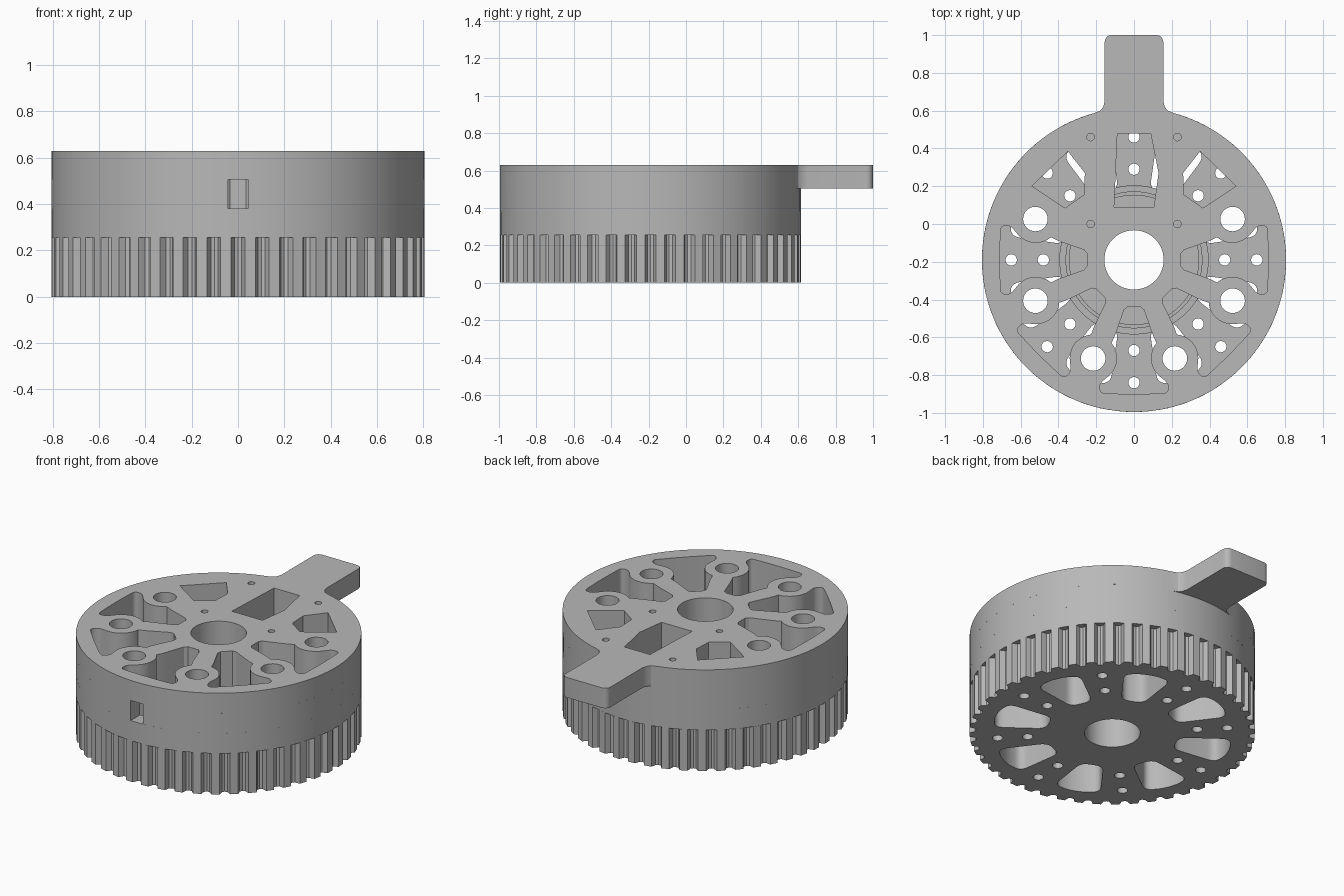
import bpy, bmesh
from math import sin, cos, pi, radians, acos, asin
from mathutils import Vector

if "Cube" in bpy.data.objects:
    bpy.data.objects.remove(bpy.data.objects["Cube"], do_unlink=True)

CY = -0.19           # wheel axis in y
R = 0.805            # wheel radius
STEP = 0.126         # plate thickness

grey = bpy.data.materials.new("plain grey")
grey.use_nodes = True
grey.diffuse_color = (0.48, 0.48, 0.48, 1)
grey.node_tree.nodes["Principled BSDF"].inputs["Base Color"].default_value = (0.48, 0.48, 0.48, 1)


def arc(r, a0, a1, n, cx=0, cy=0):
    """Points on an arc, angles in degrees."""
    return [(cx + r * cos(radians(a0 + (a1 - a0) * i / n)),
             cy + r * sin(radians(a0 + (a1 - a0) * i / n))) for i in range(n + 1)]


def circle(r, cx=0, cy=0, n=32):
    return arc(r, 0, 360, n, cx, cy)[:-1]


def polar(r, deg):
    return r * cos(radians(deg)), r * sin(radians(deg))


def turn(pts, deg):
    c, s = cos(radians(deg)), sin(radians(deg))
    return [(x * c - y * s, x * s + y * c) for x, y in pts]


def flip(pts):
    return [(-x, y) for x, y in pts]


def mirrored(half):
    """Close a half outline across the radial axis."""
    return half + [(u, -v) for u, v in reversed(half)]


def rounded(pts, r, n=5):
    """Soften each corner of a polygon."""
    out = []
    for i, p in enumerate(pts):
        p, a, b = Vector(p), Vector(pts[i - 1]), Vector(pts[(i + 1) % len(pts)])
        a = p + (a - p).normalized() * min(r, (a - p).length * 0.45)
        b = p + (b - p).normalized() * min(r, (b - p).length * 0.45)
        for k in range(n + 1):
            t = k / n
            out.append(tuple(a * (1 - t) ** 2 + p * 2 * t * (1 - t) + b * t * t))
    return out


def plate(name, loops, z0, z1):
    """Extrude an outline with holes, given relative to the wheel axis."""
    cu = bpy.data.curves.new(name, "CURVE")
    cu.dimensions = "2D"
    cu.fill_mode = "BOTH"
    cu.extrude = (z1 - z0) / 2
    for pts in loops:
        sp = cu.splines.new("POLY")
        sp.points.add(len(pts) - 1)
        for q, (x, y) in zip(sp.points, pts):
            q.co = (x, y + CY, 0, 1)
        sp.use_cyclic_u = True
    tmp = bpy.data.objects.new(name + "_outline", cu)
    bpy.context.collection.objects.link(tmp)
    dg = bpy.context.evaluated_depsgraph_get()
    me = bpy.data.meshes.new_from_object(tmp.evaluated_get(dg))
    bpy.data.objects.remove(tmp, do_unlink=True)
    bm = bmesh.new()
    bm.from_mesh(me)
    bmesh.ops.remove_doubles(bm, verts=bm.verts, dist=0.0002)
    bmesh.ops.translate(bm, verts=bm.verts, vec=(0, 0, (z0 + z1) / 2))
    bmesh.ops.recalc_face_normals(bm, faces=bm.faces)
    bm.to_mesh(me)
    bm.free()
    me.materials.clear()
    me.materials.append(grey)
    ob = bpy.data.objects.new(name, me)
    bpy.context.collection.objects.link(ob)
    bpy.ops.object.select_all(action="DESELECT")
    ob.select_set(True)
    bpy.context.view_layer.objects.active = ob
    bpy.ops.object.shade_smooth_by_angle(angle=radians(25))
    return ob


# Shared holes
bore = circle(0.157, n=48)
pins = [circle(0.03, *polar(r, 45 * k), n=20) for k in range(8) for r in (0.48, 0.65)]

# Toothed pulley with rounded grooves, wedge windows and pin holes
TEETH = 48
rim = []
for k in range(TEETH):
    a = 360 / TEETH * k
    groove = [(R, -0.03), (R - 0.012, -0.024), (R - 0.03, -0.016),
              (R - 0.036, 0), (R - 0.03, 0.016), (R - 0.012, 0.024), (R, 0.03)]
    rim += turn(groove, a) + [polar(R, a + 180 / TEETH)]
wedge = rounded(mirrored([(0.375, 0.065), (0.65, 0.135), (0.685, 0.05)]), 0.05)
windows = [turn(wedge, 22.5 + 45 * k) for k in range(8)]
plate("toothed_pulley", [rim, bore] + windows + pins, 0, 0.255)

# Low hub and ring on the pulley, visible through the cavities
plate("pulley_hub", [circle(0.345, n=64), bore], 0.255, 0.275)
plate("pulley_ring", [circle(0.395, n=64), circle(0.36, n=64)], 0.255, 0.265)

# Spoke cavity: narrow toward the axis, waisted around the bosses, flared outside
waist = arc(0.125, -130, -45, 8, 0.52, 0.215)
lobe = rounded([(0.608, 0.127), (0.655, 0.182), (0.705, 0.18), (0.713, 0.043)], 0.025)[6:18]
half = [(0.25, 0.035), (0.265, 0.053), (0.38, 0.093), (0.41, 0.105)] + waist + lobe + [(0.71, 0.043)]
spoke = mirrored(half)
front_spoke = turn(spoke, -90)
spokes = [turn(spoke, a) for a in (0, 180, -45, -135)]

# Angular cavities at the rear
corner = [(0.26, 0.46), (0.35, 0.575), (0.54, 0.39), (0.365, 0.275), (0.265, 0.345)]
rear = [(-0.088, 0.67), (0.088, 0.67), (0.13, 0.46), (0.105, 0.28), (-0.105, 0.295)]
rear[4] = (-0.105, 0.28)

bosses = [circle(0.065, *polar(0.565, a)) for a in (22.5, -22.5, -67.5, -112.5, -157.5, 157.5)]
openings = spokes + [corner, flip(corner), rear, bore] + bosses

# Lower body
plate("lower_body", [circle(R, n=96), front_spoke] + openings, 0.255, 0.255 + STEP - 0.001)

# Middle body: a front slot joins the front cavity
w = 0.043
off = asin(w / R) * 180 / pi
n = len(half)
slotted = arc(R, -90 + off, 270 - off, 96) + front_spoke[n:] + front_spoke[:n]
plate("middle_body", [slotted] + openings, 0.38, 0.505)

# Top plate with lever arm and small screw holes
start = 90 - acos(0.21 / R) * 180 / pi
edge = 90 - start                                   # angle where the fillet leaves the rim
fillet = [(0.178, 0.79), (0.163, 0.81), (0.155, 0.84)]
tip = arc(0.035, 0, 90, 5, 0.12, 1.155)
side = fillet + tip
top_outline = arc(R, 180 - edge, 360 + edge, 96) + side + flip(side)[::-1]
screws = [circle(0.02, x, y, 16) for x in (-0.23, 0.23) for y in (0.19, 0.65)]
plate("top_plate_with_lever", [top_outline, front_spoke] + openings + screws, 0.505, 0.63)
